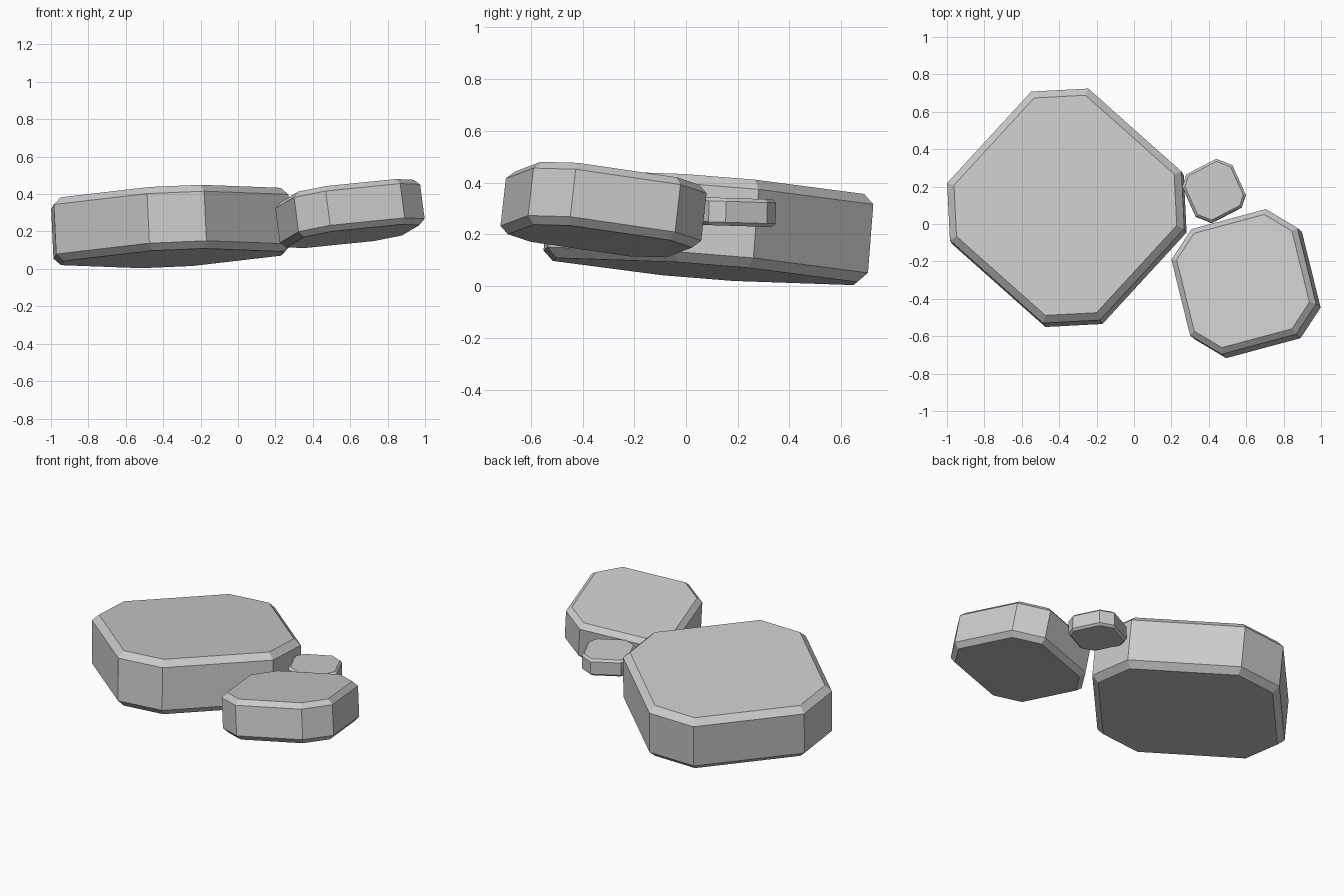
import bpy, bmesh
from mathutils import Vector

if "Cube" in bpy.data.objects:
    bpy.data.objects.remove(bpy.data.objects["Cube"])


def stone(name, centre, slope, half, thick, bevel):
    """Tilted point-symmetric octagonal slab with chamfered rims.
    centre: middle of top face, slope: dz/dx and dz/dy, half: 4 plan corners."""
    c = Vector(centre)
    n = Vector((-slope[0], -slope[1], 1)).normalized()
    plan = half + [(-x, -y) for x, y in half]
    bm = bmesh.new()
    top = [bm.verts.new(c + Vector((x, y, x * slope[0] + y * slope[1]))) for x, y in plan]
    bot = [bm.verts.new(v.co - n * thick) for v in top]
    caps = [bm.faces.new(top), bm.faces.new(bot[::-1])]
    for i in range(8):
        j = (i + 1) % 8
        bm.faces.new((top[j], top[i], bot[i], bot[j]))
    # chamfer the top and bottom rims
    rims = [e for f in caps for e in f.edges]
    bmesh.ops.bevel(bm, geom=rims, offset=bevel, offset_type='OFFSET',
                    segments=1, affect='EDGES')
    bmesh.ops.recalc_face_normals(bm, faces=bm.faces)
    mesh = bpy.data.meshes.new(name)
    bm.to_mesh(mesh)
    bm.free()
    ob = bpy.data.objects.new(name, mesh)
    bpy.context.collection.objects.link(ob)
    return ob


# three flat stones: large, medium, pebble
stone("large_stone", (-0.367, 0.100, 0.397), (0.047, -0.078),
      [(0.121, 0.627), (-0.184, 0.611), (-0.634, 0.122), (-0.619, -0.184)], 0.342, 0.038)
stone("medium_stone", (0.583, -0.305, 0.417), (0.131, -0.114),
      [(0.118, 0.388), (-0.280, 0.281), (-0.387, 0.118), (-0.287, -0.287)], 0.246, 0.03)
stone("pebble", (0.428, 0.178, 0.34), (0.0, -0.03),
      [(0.012, 0.171), (-0.148, 0.088), (-0.170, 0.022), (-0.098, -0.137)], 0.107, 0.013)
